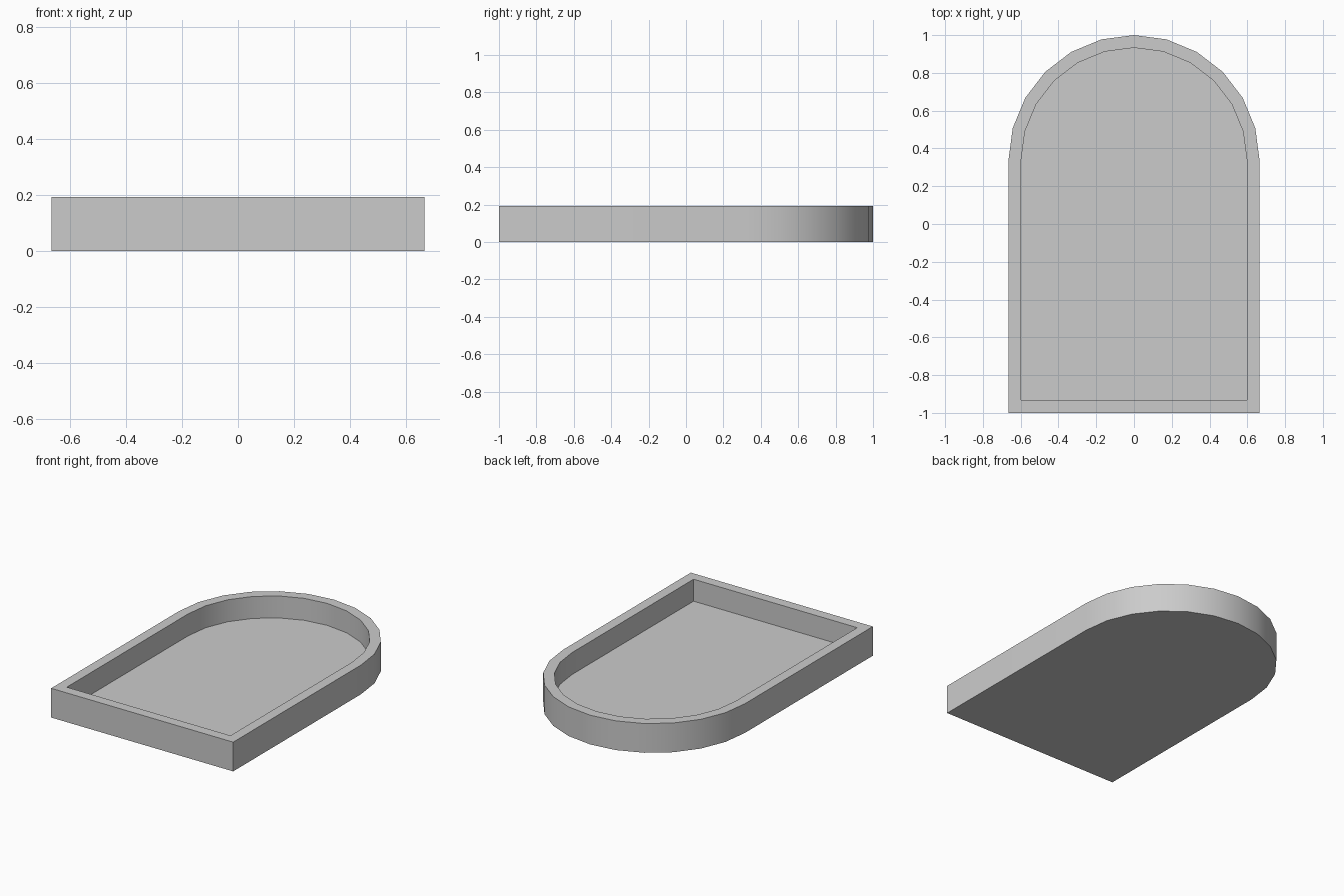
import bpy
import bmesh
from math import cos, sin, pi, radians

cube = bpy.data.objects.get("Cube")
if cube:
    bpy.data.objects.remove(cube, do_unlink=True)

HALF_WIDTH, WALL = 0.665, 0.067
HEIGHT, FLOOR = 0.193, 0.048
ARC_Y = 1 - HALF_WIDTH
SEGMENTS = 12

grey = bpy.data.materials.new("plain grey")
grey.use_nodes = True
colour = (0.6, 0.6, 0.6, 1)
grey.diffuse_color = colour
grey.node_tree.nodes["Principled BSDF"].inputs["Base Color"].default_value = colour


def arch_loop(bm, inset, z):
    """Arch outline: square front corners and a half-round back."""
    r = HALF_WIDTH - inset
    points = [(-r, inset - 1), (r, inset - 1)]
    for i in range(SEGMENTS + 1):
        a = pi * i / SEGMENTS
        points.append((r * cos(a), ARC_Y + r * sin(a)))
    return [bm.verts.new((x, y, z)) for x, y in points]


def bridge(bm, lower, upper):
    n = len(lower)
    for i in range(n):
        j = (i + 1) % n
        bm.faces.new((lower[i], lower[j], upper[j], upper[i]))


# Tray: underside, outer wall, rim, inner wall and sunken floor
bm = bmesh.new()
loops = [arch_loop(bm, inset, z) for inset, z in
         ((0, 0), (0, HEIGHT), (WALL, HEIGHT), (WALL, FLOOR))]
for lower, upper in zip(loops, loops[1:]):
    bridge(bm, lower, upper)
bm.faces.new(loops[0][::-1])
bm.faces.new(loops[-1])
bmesh.ops.recalc_face_normals(bm, faces=bm.faces[:])

mesh = bpy.data.meshes.new("arched_tray")
bm.to_mesh(mesh)
bm.free()
mesh.materials.append(grey)
tray = bpy.data.objects.new("arched_tray", mesh)
bpy.context.collection.objects.link(tray)

# Smooth curved walls with crisp rim edges
bpy.ops.object.select_all(action="DESELECT")
tray.select_set(True)
bpy.context.view_layer.objects.active = tray
bpy.ops.object.shade_smooth_by_angle(angle=radians(30))
